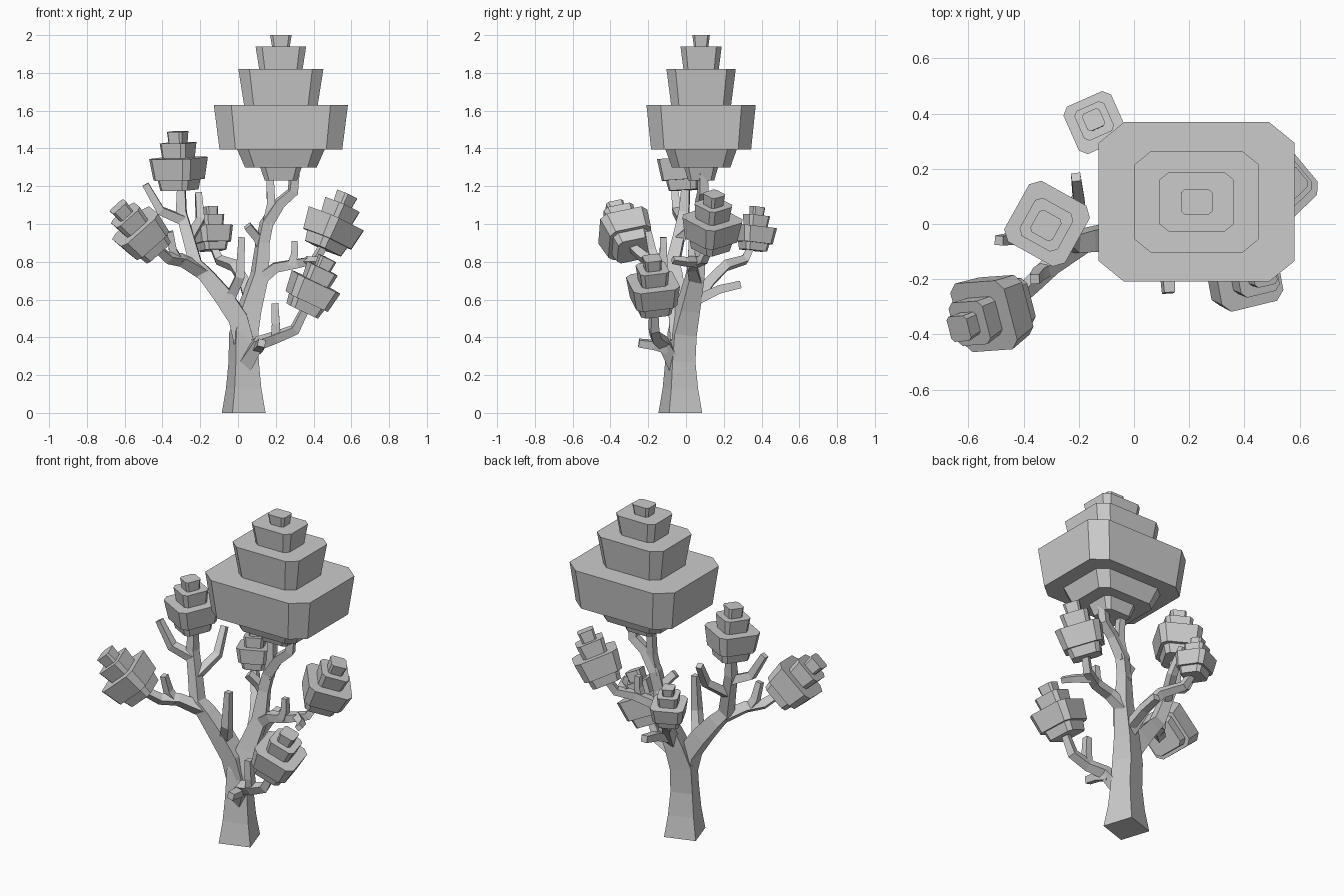
import bpy, bmesh
from math import radians, cos, sin
from mathutils import Vector, Quaternion, Matrix


def finish(bm, name):
    bmesh.ops.recalc_face_normals(bm, faces=bm.faces)
    me = bpy.data.meshes.new(name)
    bm.to_mesh(me)
    bm.free()
    ob = bpy.data.objects.new(name, me)
    bpy.context.collection.objects.link(ob)
    return ob


def loft(bm, rings):
    vs = [[bm.verts.new(p) for p in r] for r in rings]
    n = len(vs[0])
    for a, b in zip(vs, vs[1:]):
        for i in range(n):
            j = (i + 1) % n
            bm.faces.new((a[i], a[j], b[j], b[i]))
    bm.faces.new(vs[0][::-1])
    bm.faces.new(vs[-1])


def branch(name, pts, angle=45):
    """Four-sided tapering limb through points (x, y, z, corner radius)."""
    P = [Vector(p[:3]) for p in pts]
    ref = Vector((cos(radians(angle)), sin(radians(angle)), 0))
    prev, rings = None, []
    for i, p in enumerate(P):
        t = Vector()
        if i:
            t += (p - P[i - 1]).normalized()
        if i < len(P) - 1:
            t += (P[i + 1] - p).normalized()
        t.normalize()
        if i == 0 and p.z == 0:
            t = Vector((0, 0, 1))
        if prev is None:
            ref = Vector((0, 0, 1)).rotation_difference(t) @ ref
        else:
            ref = prev.rotation_difference(t) @ ref
        u = (ref - t * ref.dot(t)).normalized()
        v = t.cross(u)
        r = pts[i][3]
        rings.append([p + u * r, p + v * r, p - u * r, p - v * r])
        prev = t
    bm = bmesh.new()
    loft(bm, rings)
    return finish(bm, name)


def crown(name, base, axis, yaw, tiers, scale=1.0, depth=1.0):
    """Stacked flared blocks with cut corners: tiers of (z0, z1, half0, half1)."""
    q = Vector((0, 0, 1)).rotation_difference(Vector(axis).normalized())
    q = q @ Quaternion((0, 0, 1), radians(yaw))
    M = Matrix.Translation(base) @ q.to_matrix().to_4x4() @ Matrix.Diagonal((scale, scale * depth, scale, 1))
    c = 0.74
    octo = [(1, -c), (1, c), (c, 1), (-c, 1), (-1, c), (-1, -c), (-c, -1), (c, -1)]
    bm = bmesh.new()
    for z0, z1, h0, h1 in tiers:
        loft(bm, [[M @ Vector((x * h, y * h, z)) for x, y in octo] for z, h in ((z0, h0), (z1, h1))])
    return finish(bm, name)


# Trunk and main limb
branch("trunk", [(.03, -.03, 0, .13), (.03, -.03, .13, .105), (.03, -.03, .27, .09), (.03, -.02, .42, .087),
                 (.06, .01, .55, .074), (.115, .05, .73, .056), (.13, .07, .9, .042),
                 (.15, .08, 1.0, .042), (.22, .08, 1.11, .036), (.29, .09, 1.17, .034), (.3, .09, 1.27, .03)], -27)
branch("crown_fork", [(.15, .08, .98, .036), (.175, .08, 1.1, .032), (.17, .09, 1.27, .026)])

# Left limb and the two branches it carries
branch("left_limb", [(.03, -.03, .38, .075), (0, -.04, .5, .072), (-.08, -.05, .62, .068),
                     (-.17, -.06, .73, .056), (-.225, -.07, .79, .048), (-.26, -.04, .92, .042),
                     (-.3, -.01, 1.06, .038), (-.3, 0, 1.22, .028)])
branch("far_left_branch", [(-.18, -.06, .74, .045), (-.3, -.15, .81, .038),
                           (-.37, -.22, .82, .034), (-.45, -.3, .89, .026)])

# Side branches carrying the other crowns
branch("back_branch", [(.07, .04, .58, .045), (.03, .13, .7, .036), (-.02, .21, .78, .034),
                       (-.1, .31, .81, .03), (-.135, .35, .89, .024)])
branch("right_branch", [(.11, .05, .7, .045), (.2, .03, .77, .036), (.31, .04, .79, .033),
                        (.41, .09, .81, .03), (.46, .13, .9, .024)])
branch("low_right_branch", [(.03, -.05, .24, .055), (.11, -.12, .37, .042), (.2, -.16, .4, .036),
                            (.3, -.17, .44, .033), (.36, -.17, .56, .026)])

# Bare twigs
twigs = [
    [(.13, .08, .87, .034), (.1, .06, .93, .03), (.05, .03, .99, .028)],
    [(-.05, -.05, .59, .038), (.01, -.12, .72, .034), (.02, -.12, .93, .024)],
    [(.08, .06, .6, .036), (.08, .18, .655, .032), (.08, .29, .68, .028)],
    [(-.29, -.02, 1.02, .036), (-.41, -.05, 1.07, .032), (-.49, -.06, 1.21, .024)],
    [(-.26, -.04, .92, .034), (-.2, .09, 1.02, .03), (-.21, .17, 1.16, .024)],
    [(-.31, -.16, .8, .032), (-.345, -.18, .86, .03), (-.36, -.2, .96, .024)],
    [(.1, -.1, .34, .034), (.12, -.17, .36, .032), (.125, -.25, .37, .028)],
    [(.2, -.16, .4, .032), (.2, -.17, .47, .03), (.195, -.17, .58, .026)],
    [(.28, .03, .78, .03), (.3, .03, .84, .027), (.3, .03, .91, .022)],
    [(.36, .06, .8, .03), (.43, 0, .8, .026), (.46, -.07, .81, .022)],
]
for i, t in enumerate(twigs, 1):
    branch(f"twig_{i}", t)

# Large top crown
big = [(0, .07, .085, .11), (.07, .165, .19, .232), (.165, .4, .325, .355), (.4, .59, .195, .225),
       (.59, .71, .115, .134), (.71, .77, .047, .057)]
crown("top_crown", (.227, .08, 1.23), (0, 0, 1), 0, big, 1, .815)

# Smaller crowns at the branch ends
small = [(0, .055, .082, .092), (.055, .17, .11, .126), (.17, .25, .07, .079), (.25, .31, .041, .046)]
crown("left_crown", (-.31, .01, 1.18), (-.03, -.05, 1), -29, small)
crown("far_left_crown", (-.435, -.28, .86), (-.62, -.31, .72), 10, small, 1.04)
crown("back_crown", (-.135, .355, .86), (-.05, .1, 1), 24, small, .75)
crown("right_crown", (.45, .13, .87), (.4, .06, .9), 42, small, 1.02)
crown("low_right_crown", (.34, -.17, .54), (.43, -.03, .9), 12, small)
